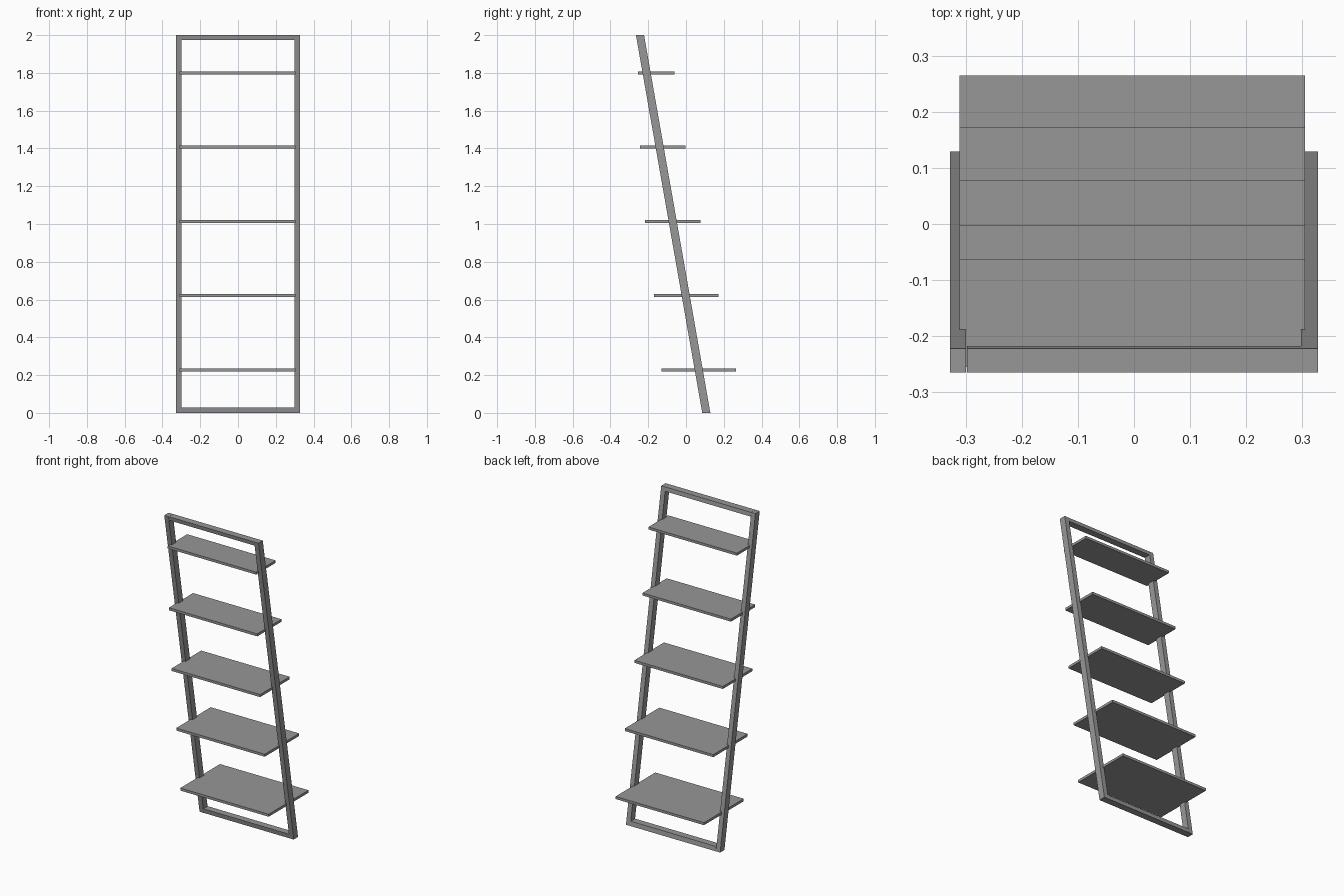
import bpy

if "Cube" in bpy.data.objects:
    bpy.data.objects.remove(bpy.data.objects["Cube"])

HEIGHT = 2.0
DEPTH = 0.043          # horizontal depth of the frame members
BACK_BOTTOM, BACK_TOP = 0.086, -0.265

# Dark grey finish
grey = bpy.data.materials.new("dark_grey")
grey.diffuse_color = (0.31, 0.31, 0.31, 1)
grey.use_nodes = True
grey.node_tree.nodes["Principled BSDF"].inputs["Base Color"].default_value = grey.diffuse_color


def lean(z):
    """Lower-y edge of the leaning frame at height z."""
    return BACK_BOTTOM + (BACK_TOP - BACK_BOTTOM) * z / HEIGHT


def block(name, x0, x1, z0, z1, y_low, y_high):
    """Box whose y range may differ between bottom and top."""
    verts = []
    for z, (a, b) in ((z0, y_low), (z1, y_high)):
        verts += [(x0, a, z), (x1, a, z), (x1, b, z), (x0, b, z)]
    faces = [(3, 2, 1, 0), (4, 5, 6, 7)]
    faces += [(i, (i + 1) % 4, (i + 1) % 4 + 4, i + 4) for i in range(4)]
    mesh = bpy.data.meshes.new(name)
    mesh.from_pydata(verts, [], faces)
    mesh.materials.append(grey)
    obj = bpy.data.objects.new(name, mesh)
    bpy.context.collection.objects.link(obj)
    return obj


def frame_member(name, x0, x1, z0, z1):
    return block(name, x0, x1, z0, z1,
                 (lean(z0), lean(z0) + DEPTH), (lean(z1), lean(z1) + DEPTH))


# Leaning side rails
frame_member("left_rail", -0.328, -0.299, 0, HEIGHT)
frame_member("right_rail", 0.298, 0.328, 0, HEIGHT)

# Cross bars at foot and head
frame_member("bottom_bar", -0.298, 0.298, 0, 0.028)
frame_member("top_bar", -0.298, 0.298, 1.975, HEIGHT)

# Shelves, deeper towards the floor, housed into the rails
shelf_depths = [(-0.13, 0.265), (-0.17, 0.173), (-0.216, 0.078),
                (-0.244, -0.003), (-0.255, -0.062)]
for i, ys in enumerate(shelf_depths):
    z = 0.228 + i * 0.393
    block(f"shelf_{i + 1}", -0.311, 0.305, z - 0.008, z + 0.008, ys, ys)
